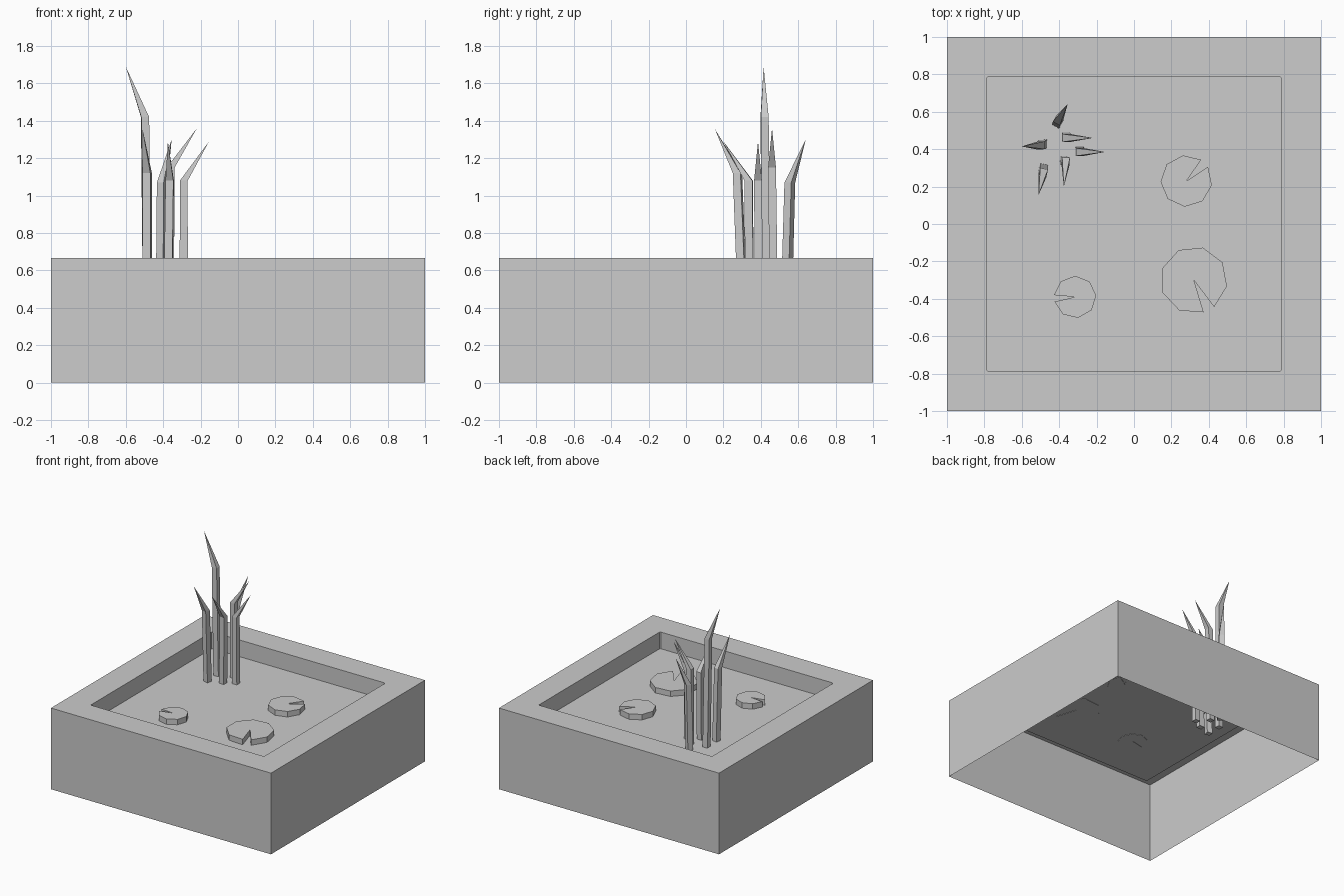
import bpy, bmesh
from math import cos, sin, radians
from mathutils import Vector, Matrix

if "Cube" in bpy.data.objects:
    bpy.data.objects.remove(bpy.data.objects["Cube"])

GREY = 0.604
TOP, WATER, PAD_TOP, REED_FOOT = 0.667, 0.53, 0.575, 0.35

stone = bpy.data.materials.new("plain grey")
stone.use_nodes = True
colour = (GREY, GREY, GREY, 1)
stone.diffuse_color = colour
stone.node_tree.nodes["Principled BSDF"].inputs["Base Color"].default_value = colour


def finish(bm, name):
    mesh = bpy.data.meshes.new(name)
    bm.to_mesh(mesh)
    bm.free()
    mesh.materials.append(stone)
    obj = bpy.data.objects.new(name, mesh)
    bpy.context.collection.objects.link(obj)
    return obj


def pond_basin():
    """Block open underneath, with a sunken square pool in its top."""
    bm = bmesh.new()
    size = Matrix.Translation((0, 0, TOP / 2)) @ Matrix.Diagonal((2, 2, TOP, 1))
    bmesh.ops.create_cube(bm, size=1, matrix=size)
    bm.normal_update()
    bottom = [f for f in bm.faces if f.normal.z < -0.9]
    bmesh.ops.delete(bm, geom=bottom, context='FACES_ONLY')
    pool = next(f for f in bm.faces if f.normal.z > 0.9)
    bmesh.ops.inset_region(bm, faces=[pool], thickness=0.3)
    extruded = bmesh.ops.extrude_face_region(bm, geom=[pool])["geom"]
    if pool.is_valid:
        bmesh.ops.delete(bm, geom=[pool], context='FACES_ONLY')
    floor = [v for v in extruded if isinstance(v, bmesh.types.BMVert)]
    bmesh.ops.translate(bm, verts=floor, vec=(0, 0, WATER - TOP))
    # Slightly softened pool corners
    corners = [e for e in bm.edges
               if all(abs(v.co.x) < 0.8 for v in e.verts)
               and abs(e.verts[0].co.z - e.verts[1].co.z) > 0.1]
    bmesh.ops.bevel(bm, geom=corners, offset=0.007, segments=1, affect='EDGES')
    return finish(bm, "pond_basin")


def lily_pad(name, x, y, radius, notch_start, notch_end):
    """Nine-point disc with a wedge cut to its middle."""
    bm = bmesh.new()
    z = WATER - 0.003
    sweep = 360 - (notch_end - notch_start)
    verts = [bm.verts.new((x, y, z))]
    for i in range(9):
        a = radians(notch_end + sweep * i / 8)
        verts.append(bm.verts.new((x + radius * cos(a), y + radius * sin(a), z)))
    base = bm.faces.new(verts)
    new = bmesh.ops.extrude_face_region(bm, geom=[base], use_keep_orig=True)["geom"]
    bmesh.ops.translate(bm, verts=[v for v in new if isinstance(v, bmesh.types.BMVert)],
                        vec=(0, 0, PAD_TOP - z))
    bmesh.ops.recalc_face_normals(bm, faces=bm.faces)
    return finish(bm, name)


def reed(name, foot, knee, tip):
    """Square stalk that bends at the knee and narrows to a point."""
    bm = bmesh.new()
    knee, tip = Vector(knee), Vector(tip)
    out = Vector((tip.x - knee.x, tip.y - knee.y, 0)).normalized()
    side = Vector((-out.y, out.x, 0))
    rings = []
    for centre, half in ((Vector((*foot, REED_FOOT)), 0.022), (knee, 0.021)):
        rings.append([bm.verts.new(centre + (out * a + side * b) * half)
                      for a, b in ((-1, -1), (1, -1), (1, 1), (-1, 1))])
    point = bm.verts.new(tip)
    bm.faces.new(rings[0])
    for i in range(4):
        j = (i + 1) % 4
        bm.faces.new((rings[0][i], rings[0][j], rings[1][j], rings[1][i]))
        bm.faces.new((rings[1][i], rings[1][j], point))
    bmesh.ops.recalc_face_normals(bm, faces=bm.faces)
    return finish(bm, name)


pond_basin()

# Floating leaves
lily_pad("lily_pad_back", 0.28, 0.23, 0.138, 33, 55)
lily_pad("lily_pad_front", 0.32, -0.30, 0.18, -73, -53)
lily_pad("lily_pad_small", -0.315, -0.39, 0.113, 175, 193)

# Clump of reeds
reed("reed_tall", (-0.485, 0.43), (-0.497, 0.42, 1.42), (-0.60, 0.415, 1.69))
reed("reed_back", (-0.41, 0.535), (-0.405, 0.555, 1.07), (-0.355, 0.64, 1.30))
reed("reed_upper", (-0.365, 0.47), (-0.36, 0.46, 1.15), (-0.22, 0.46, 1.36))
reed("reed_left", (-0.29, 0.39), (-0.29, 0.385, 1.08), (-0.155, 0.385, 1.29))
reed("reed_middle", (-0.375, 0.34), (-0.365, 0.335, 1.08), (-0.375, 0.20, 1.29))
reed("reed_front", (-0.485, 0.305), (-0.485, 0.275, 1.12), (-0.51, 0.155, 1.355))
